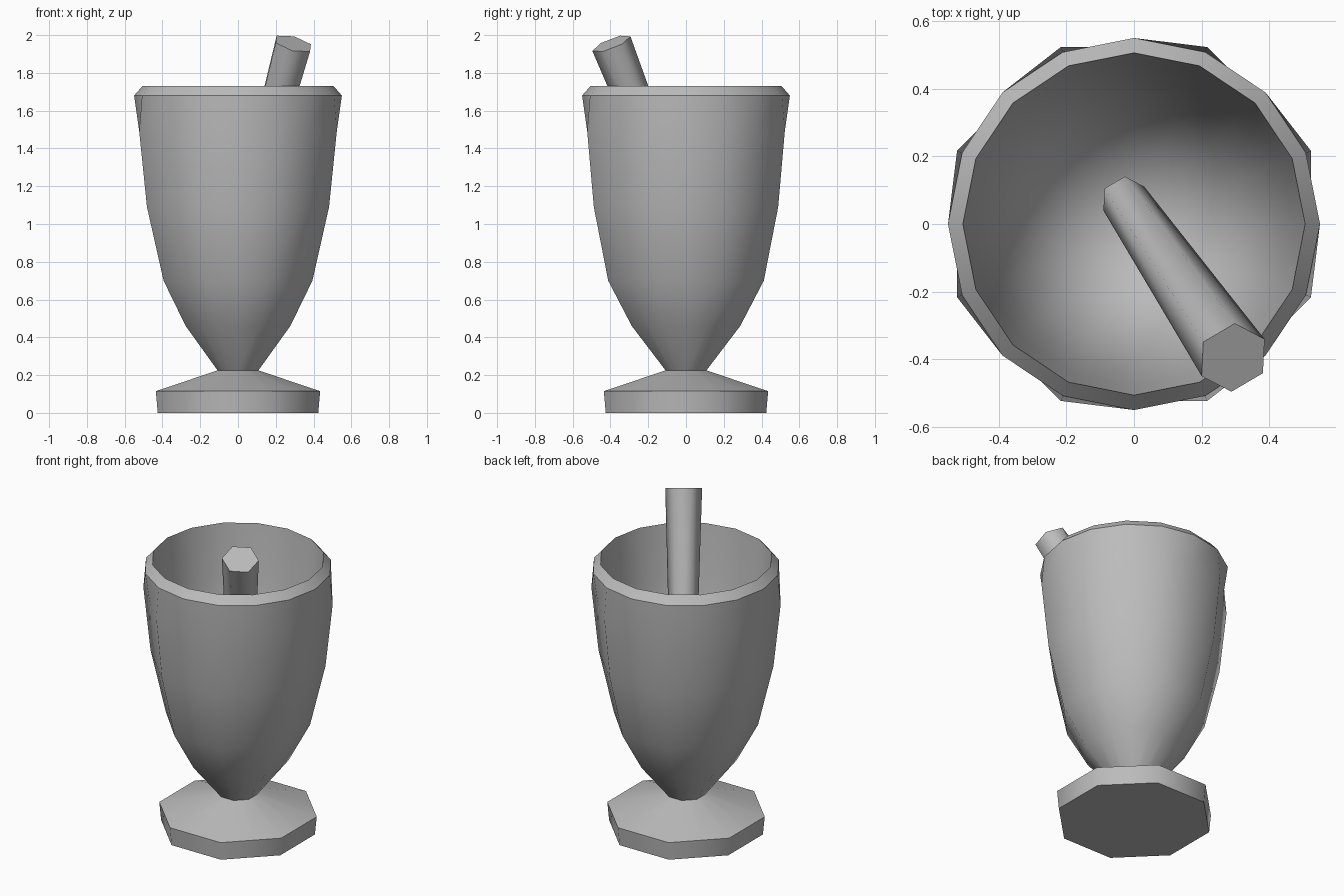
import bpy
import bmesh
from math import cos, sin, pi
from mathutils import Vector

cube = bpy.data.objects.get("Cube")
if cube:
    bpy.data.objects.remove(cube, do_unlink=True)

stone = bpy.data.materials.new("grey_stone")
stone.use_nodes = True
stone.diffuse_color = (0.5, 0.5, 0.5, 1)
stone.node_tree.nodes["Principled BSDF"].inputs["Base Color"].default_value = (0.5, 0.5, 0.5, 1)

EIGHTH = pi / 8


def round_ring(r, z):
    """Regular sixteen-sided ring."""
    return [Vector((r * cos(i * EIGHTH), r * sin(i * EIGHTH), z)) for i in range(16)]


def octagon_ring(ax, ay, z):
    """Flat-sided octagon with a point halfway along each side."""
    ring = []
    for i in range(16):
        k = 1 / cos(EIGHTH) if i % 2 else 1
        ring.append(Vector((ax * k * cos(i * EIGHTH), ay * k * sin(i * EIGHTH), z)))
    return ring


def loft(name, rings, sharp, cap_start=False, cap_end=False):
    """Skin a stack of rings, smooth except along the listed rings."""
    bm = bmesh.new()
    loops = [[bm.verts.new(p) for p in ring] for ring in rings]
    n = len(loops[0])
    for a, b in zip(loops, loops[1:]):
        for i in range(n):
            j = (i + 1) % n
            bm.faces.new((a[i], a[j], b[j], b[i]))
    if cap_start:
        bm.faces.new(loops[0][::-1])
    if cap_end:
        bm.faces.new(loops[-1])
    for f in bm.faces:
        f.smooth = True
    for s in sharp:
        for i in range(n):
            edge = bm.edges.get((loops[s][i], loops[s][(i + 1) % n]))
            edge.smooth = False
    mesh = bpy.data.meshes.new(name)
    bm.to_mesh(mesh)
    bm.free()
    mesh.materials.append(stone)
    obj = bpy.data.objects.new(name, mesh)
    bpy.context.collection.objects.link(obj)
    return obj


# Octagonal foot
foot = [octagon_ring(a, a, z) for a, z in ((0.425, 0), (0.435, 0.115), (0.108, 0.225))]
loft("foot", foot, sharp=(0, 1, 2), cap_start=True)

# Bowl: octagonal outside, round rim, hollow inside
outside = [octagon_ring(*p) for p in (
    (0.108, 0.108, 0.225), (0.277, 0.287, 0.46), (0.394, 0.412, 0.7),
    (0.482, 0.488, 1.09), (0.523, 0.523, 1.49))]
rim = [round_ring(0.55, 1.68), round_ring(0.506, 1.73)]
inside = [round_ring(r, z) for r, z in (
    (0.475, 1.4), (0.43, 1.1), (0.34, 0.82), (0.2, 0.66), (0.06, 0.61))]
loft("bowl", outside + rim + inside, sharp=(0, 5, 6), cap_end=True)

# Tapered six-sided pestle leaning on the rim
low, high = Vector((-0.03, 0.075, 0.76)), Vector((0.293, -0.395, 1.955))
tilt = Vector((0, 0, 1)).rotation_difference(high - low)
pestle = []
for centre, r in ((low, 0.07), (high, 0.108)):
    pestle.append([centre + tilt @ Vector((r * sin(i * pi / 3), r * cos(i * pi / 3), 0))
                   for i in range(6)][::-1])
loft("pestle", pestle, sharp=(0, 1), cap_start=True, cap_end=True)
